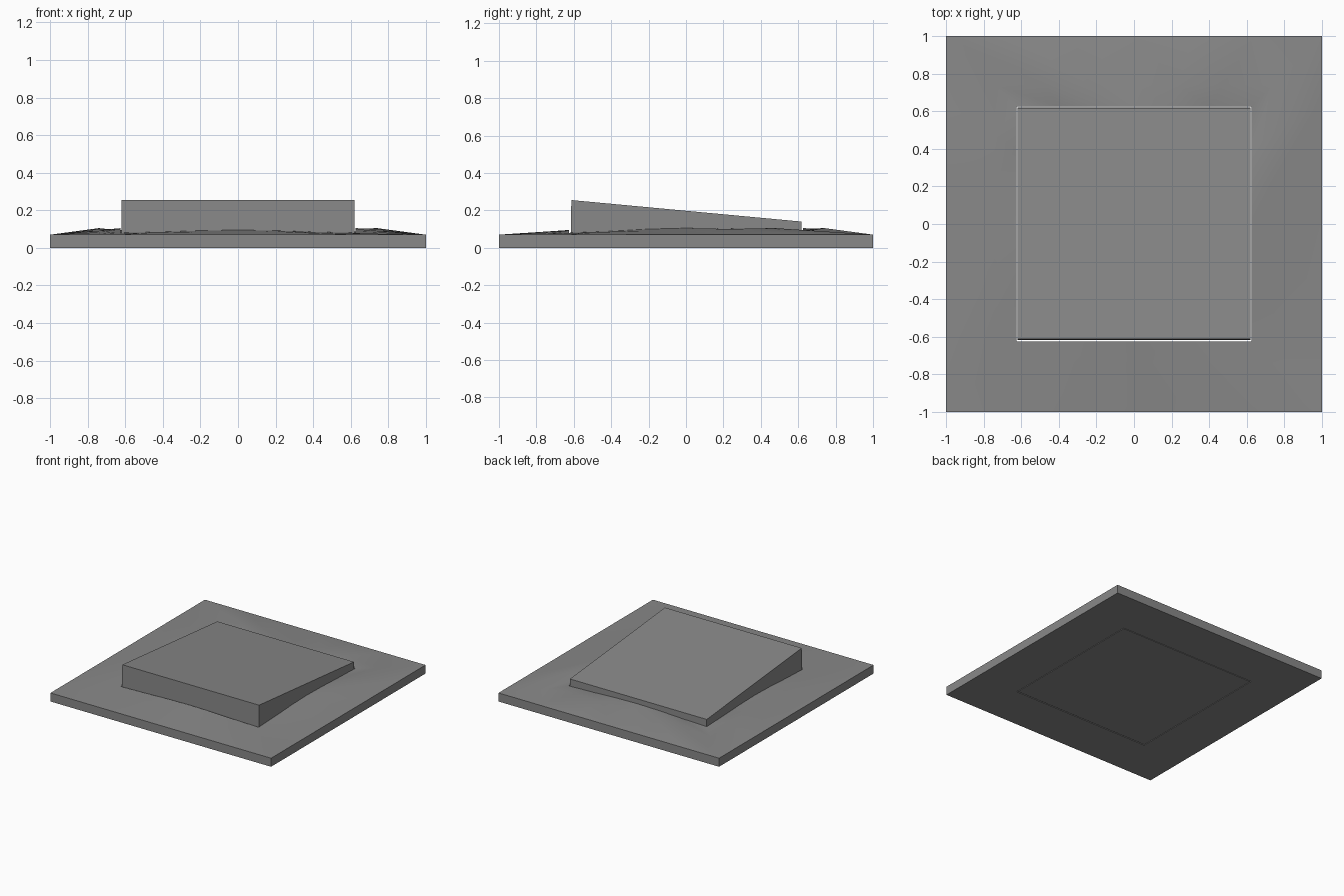
import bpy, bmesh, math
from mathutils import Matrix

if "Cube" in bpy.data.objects:
    bpy.data.objects.remove(bpy.data.objects["Cube"])

grey = bpy.data.materials.new("mid grey")
grey.diffuse_color = (0.25, 0.25, 0.25, 1)
grey.use_nodes = True
grey.node_tree.nodes["Principled BSDF"].inputs["Base Color"].default_value = grey.diffuse_color

H = 0.625      # half width of the opening
RIM = 0.07     # plate height at the outer edge
STEPS = [-0.625, -0.4, -0.2, 0.0, 0.2, 0.4, 0.625]
BELL = [0.0, 0.35, 0.8, 1.0, 0.8, 0.35, 0.0]


def finish(bm, name):
    bmesh.ops.remove_doubles(bm, verts=bm.verts, dist=0.0005)
    bmesh.ops.recalc_face_normals(bm, faces=bm.faces)
    mesh = bpy.data.meshes.new(name)
    bm.to_mesh(mesh)
    bm.free()
    mesh.materials.append(grey)
    obj = bpy.data.objects.new(name, mesh)
    bpy.context.collection.objects.link(obj)
    bpy.context.view_layer.objects.active = obj
    obj.select_set(True)
    bpy.ops.object.shade_smooth_by_angle(angle=math.radians(25))
    obj.select_set(False)


def add_side(bm, turn, peak, left_back, right_back):
    """One quarter of the plate: floor, opening wall, domed top, outer wall."""
    rot = Matrix.Rotation(math.radians(turn), 4, 'Z')
    columns = []
    for s, b in zip(STEPS, BELL):
        back = right_back if s > 0 else left_back
        corner = 0.085 if back else 0.08
        z_in = corner + (peak - corner) * b
        z_mid = RIM + (z_in - RIM) * 0.69
        if back and abs(s) == 0.4:       # swollen shoulder beside the valley
            z_mid = 0.105
        elif back and abs(s) == 0.2:
            z_mid = 0.1
        elif abs(s) == H:                # corner crease
            z_mid = 0.075
        k = s / H
        pts = [(k * H, -H, 0), (k * H, -H, z_in), (k * 0.74, -0.74, z_mid),
               (k, -1, RIM), (k, -1, 0)]
        columns.append([bm.verts.new(rot @ Matrix.Translation(p).translation) for p in pts])
    for a, c in zip(columns, columns[1:]):
        for i in range(5):
            j = (i + 1) % 5
            quad = [a[i], a[j], c[j], c[i]]
            if i in (1, 2):              # split the domed top into triangles
                bm.faces.new((quad[0], quad[1], quad[2]))
                bm.faces.new((quad[0], quad[2], quad[3]))
            else:
                bm.faces.new(quad)


# wall plate with a square opening, domed around it, creased at the back corners
bm = bmesh.new()
add_side(bm, 0, 0.095, False, False)
add_side(bm, 90, 0.105, False, True)
add_side(bm, 180, 0.105, True, True)
add_side(bm, 270, 0.105, True, False)
finish(bm, "wall_plate")

# rocker button: tilted wedge, high at the front, filling the opening
bm = bmesh.new()
profile = [(-0.617, 0), (-0.613, 0.255), (0.617, 0.14), (0.619, 0)]
ends = [[bm.verts.new((x, y, z)) for y, z in profile] for x in (-0.62, 0.62)]
bm.faces.new(ends[0])
bm.faces.new(ends[1])
for i in range(4):
    j = (i + 1) % 4
    bm.faces.new((ends[0][i], ends[0][j], ends[1][j], ends[1][i]))
finish(bm, "rocker_button")
